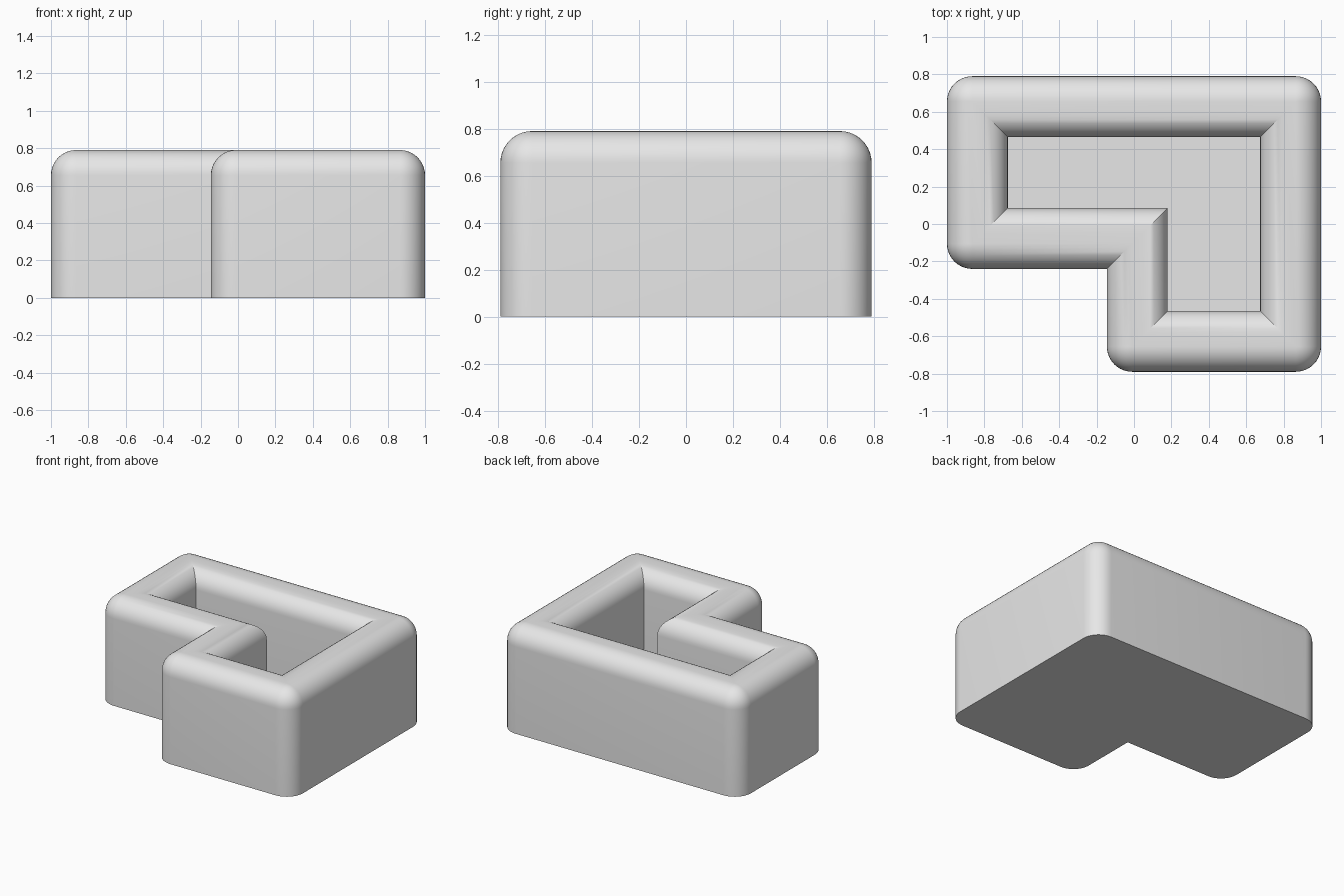
import bpy
import bmesh
import math

if "Cube" in bpy.data.objects:
    bpy.data.objects.remove(bpy.data.objects["Cube"])

HEIGHT = 0.79
WALL = 0.325      # wall thickness
R = 0.135         # rounding radius of rim and outer corners
FLOOR = 0.1       # inside floor level
SEG = 10

# Outline corners, counter-clockwise: x, y, outward signs, rounded or sharp
CORNERS = [
    (-1.0, 0.79, -1, 1, True),
    (-1.0, -0.24, -1, -1, True),
    (-0.145, -0.24, -1, -1, False),
    (-0.145, -0.79, -1, -1, True),
    (1.0, -0.79, 1, -1, True),
    (1.0, 0.79, 1, 1, True),
]


def ring(bm, inset, z):
    """Outline moved inwards by inset, with rounded corners near the outside."""
    verts = []
    for x, y, sx, sy, rounded in CORNERS:
        mid = math.atan2(sy, sx)
        for i in range(SEG + 1):
            if rounded and inset < R:
                a = mid + math.pi / 2 * (i / SEG - 0.5)
                p = (x - sx * R + (R - inset) * math.cos(a),
                     y - sy * R + (R - inset) * math.sin(a))
            else:
                p = (x - sx * inset, y - sy * inset)
            verts.append(bm.verts.new((p[0], p[1], z)))
    return verts


# Wall section: inset and height, from outer foot over the rim to the floor
section = [(0, 0)]
for i in range(SEG + 1):
    a = math.pi / 2 * i / SEG
    section.append((R - R * math.cos(a), HEIGHT - R + R * math.sin(a)))
for i in range(SEG + 1):
    a = math.pi / 2 * i / SEG
    section.append((WALL - R + R * math.sin(a), HEIGHT - R + R * math.cos(a)))
section.append((WALL, FLOOR))

# L-shaped planter: rings joined into walls, closed by base and floor
bm = bmesh.new()
rings = [ring(bm, o, z) for o, z in section]
for low, high in zip(rings, rings[1:]):
    n = len(low)
    for i in range(n):
        j = (i + 1) % n
        bm.faces.new((low[i], low[j], high[j], high[i]))
bm.faces.new(list(reversed(rings[0])))
bm.faces.new(rings[-1])
bmesh.ops.remove_doubles(bm, verts=bm.verts[:], dist=1e-5)
bmesh.ops.dissolve_degenerate(bm, edges=bm.edges[:], dist=1e-5)
bmesh.ops.recalc_face_normals(bm, faces=bm.faces[:])

mesh = bpy.data.meshes.new("planter")
bm.to_mesh(mesh)
bm.free()
planter = bpy.data.objects.new("planter", mesh)
bpy.context.collection.objects.link(planter)

grey = bpy.data.materials.new("light grey")
grey.diffuse_color = (0.8, 0.8, 0.8, 1)
grey.use_nodes = True
grey.node_tree.nodes["Principled BSDF"].inputs["Base Color"].default_value = grey.diffuse_color
mesh.materials.append(grey)

bpy.context.view_layer.objects.active = planter
planter.select_set(True)
bpy.ops.object.shade_smooth_by_angle(angle=math.radians(30))
